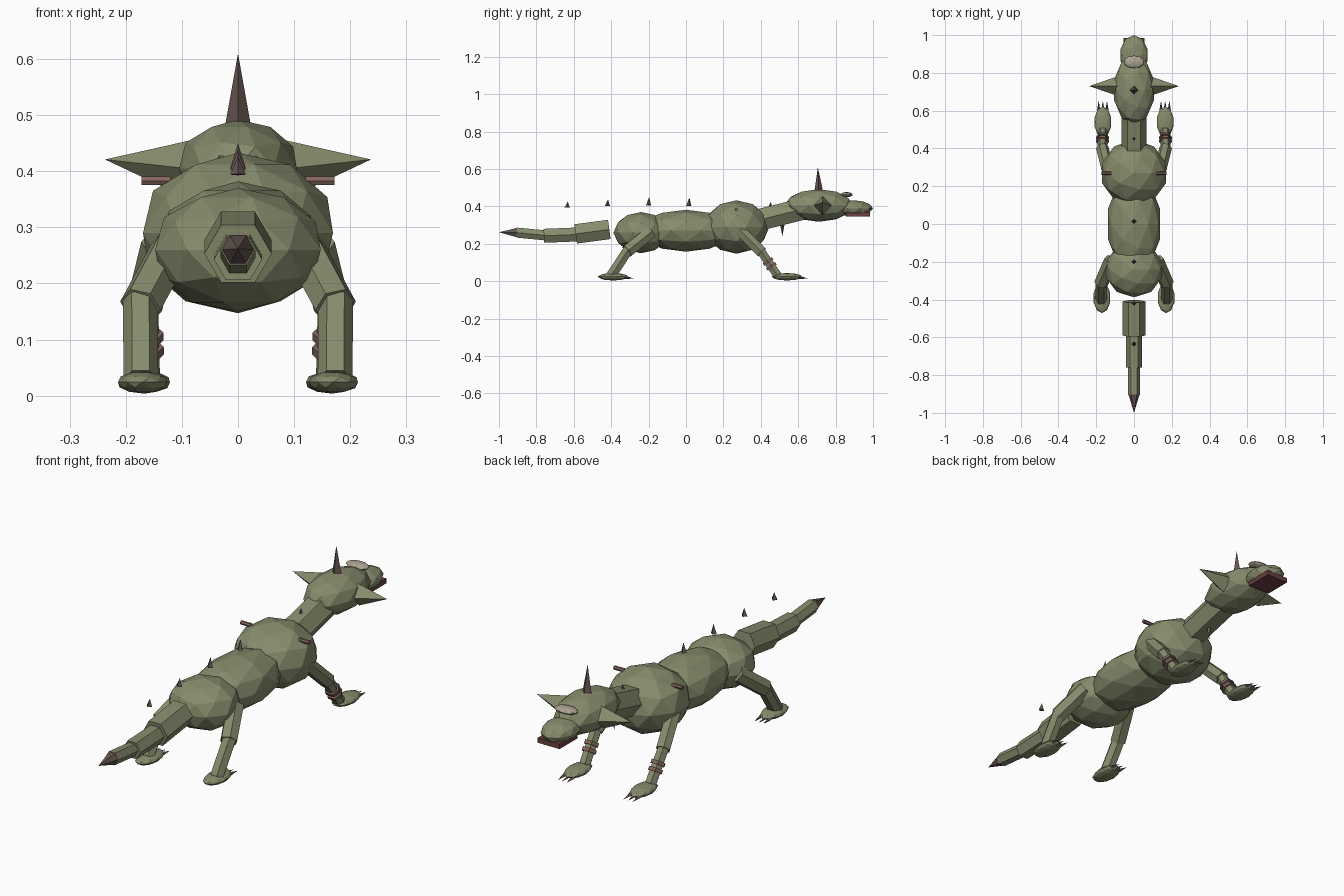
import bpy, bmesh
from mathutils import Vector, Matrix

if "Cube" in bpy.data.objects:
    bpy.data.objects.remove(bpy.data.objects["Cube"])


def material(name, rgb):
    m = bpy.data.materials.new(name)
    m.diffuse_color = (*rgb, 1)
    m.use_nodes = True
    m.node_tree.nodes["Principled BSDF"].inputs["Base Color"].default_value = m.diffuse_color
    return m


HIDE = material("hide", (0.24, 0.26, 0.15))
HORN = material("horn", (0.13, 0.09, 0.08))
STRAP = material("strap", (0.23, 0.13, 0.11))
MOUTH = material("mouth", (0.15, 0.05, 0.055))
EYE = material("eye", (0.42, 0.37, 0.29))


def finish(name, bm, mat):
    me = bpy.data.meshes.new(name)
    bm.to_mesh(me)
    bm.free()
    me.materials.append(mat)
    ob = bpy.data.objects.new(name, me)
    bpy.context.collection.objects.link(ob)
    return ob


def blob(name, c, r, mat=HIDE):
    bm = bmesh.new()
    bmesh.ops.create_icosphere(bm, subdivisions=2, radius=1,
                               matrix=Matrix.Translation(c) @ Matrix.Diagonal((*r, 1)))
    return finish(name, bm, mat)


def rod(name, a, b, r1, r2=None, sides=6, mat=HIDE):
    """Prism or cone from a to b, with a corner facing sideways."""
    a, b = Vector(a), Vector(b)
    z = (b - a).normalized()
    side = Vector((1, 0, 0)) if abs(z.x) < 0.9 else Vector((0, 1, 0))
    y = (side - z * side.dot(z)).normalized()
    x = y.cross(z)
    rot = Matrix((x, y, z)).transposed().to_4x4()
    bm = bmesh.new()
    bmesh.ops.create_cone(bm, cap_ends=True, segments=sides, radius1=r1,
                          radius2=r1 if r2 is None else r2, depth=(b - a).length,
                          matrix=Matrix.Translation((a + b) / 2) @ rot)
    bmesh.ops.remove_doubles(bm, verts=bm.verts, dist=1e-5)
    return finish(name, bm, mat)


def spike(name, a, b, r, mat=HORN):
    return rod(name, a, b, r, 0, 4, mat)


# Body
blob("hips", (0, -0.24, 0.26), (0.155, 0.148, 0.11))
blob("belly", (0, 0, 0.27), (0.145, 0.26, 0.112))
blob("chest", (0, 0.27, 0.29), (0.178, 0.175, 0.143))
rod("neck", (0, 0.40, 0.33), (0, 0.62, 0.385), 0.067)

# Head
blob("head", (0, 0.71, 0.405), (0.11, 0.185, 0.087))
blob("snout", (0, 0.895, 0.39), (0.075, 0.105, 0.043))
blob("brow_eye", (0, 0.858, 0.463), (0.055, 0.034, 0.014), EYE)
bm = bmesh.new()
bmesh.ops.create_cube(bm, size=1, matrix=Matrix.Translation((0, 0.92, 0.358))
                      @ Matrix.Diagonal((0.11, 0.13, 0.022, 1)))
finish("jaw", bm, MOUTH)
spike("head_horn", (0, 0.71, 0.47), (0, 0.705, 0.61), 0.025)
spike("chin_spike", (0, 0.515, 0.305), (0, 0.515, 0.24), 0.012)

# Tail
rod("tail_base", (0, -0.41, 0.277), (0, -0.59, 0.253), 0.06)
rod("tail_middle", (0, -0.58, 0.25), (0, -0.76, 0.243), 0.043)
rod("tail_end", (0, -0.75, 0.245), (0, -0.905, 0.26), 0.031)
rod("tail_tip", (0, -0.90, 0.26), (0, -1.0, 0.262), 0.03, 0, 6, HORN)

# Row of back spikes
for i, (y, z, h) in enumerate([(0.45, 0.385, 0.04), (0.015, 0.402, 0.046), (-0.2, 0.405, 0.045),
                               (-0.42, 0.402, 0.036), (-0.635, 0.394, 0.032)]):
    spike(f"back_spike_{i}", (0, y, z), (0, y + 0.003, z + h), 0.014)


def leg(name, s, hip, knee, ankle, foot, r):
    """Two prisms, a flat paw and three claws."""
    p = [Vector((v[0] * s, v[1], v[2])) for v in (hip, knee, ankle, foot)]
    rod(name + "_upper", p[0], p[1], r[0])
    rod(name + "_lower", p[1] + (p[1] - p[2]) * 0.08, p[2], r[1])
    blob(name + "_paw", p[3], (0.046, 0.082, 0.02))
    for k in (-1, 0, 1):
        base = p[3] + Vector((k * 0.022, 0.062, -0.004))
        spike(f"{name}_claw_{k + 1}", base, base + Vector((0, 0.05, -0.005)), 0.009)
    return p


for s, n in ((-1, "left"), (1, "right")):
    p = leg(f"front_leg_{n}", s, (0.14, 0.29, 0.27), (0.168, 0.405, 0.155),
            (0.165, 0.49, 0.03), (0.165, 0.54, 0.024), (0.033, 0.026))
    # Straps around the lower front leg
    for i, t in enumerate((0.40, 0.60)):
        c = p[1].lerp(p[2], t)
        d = (p[2] - p[1]).normalized() * 0.008
        rod(f"leg_strap_{n}_{i}", c - d, c + d, 0.034, mat=STRAP)
    leg(f"hind_leg_{n}", s, (0.12, -0.19, 0.26), (0.174, -0.315, 0.16),
        (0.173, -0.40, 0.03), (0.17, -0.39, 0.024), (0.038, 0.031))
    # Ear and shoulder peg
    spike(f"ear_{n}", (s * 0.092, 0.73, 0.405), (s * 0.237, 0.73, 0.421), 0.05, HIDE)
    rod(f"shoulder_peg_{n}", (s * 0.12, 0.268, 0.383), (s * 0.172, 0.268, 0.383), 0.009, mat=STRAP)
